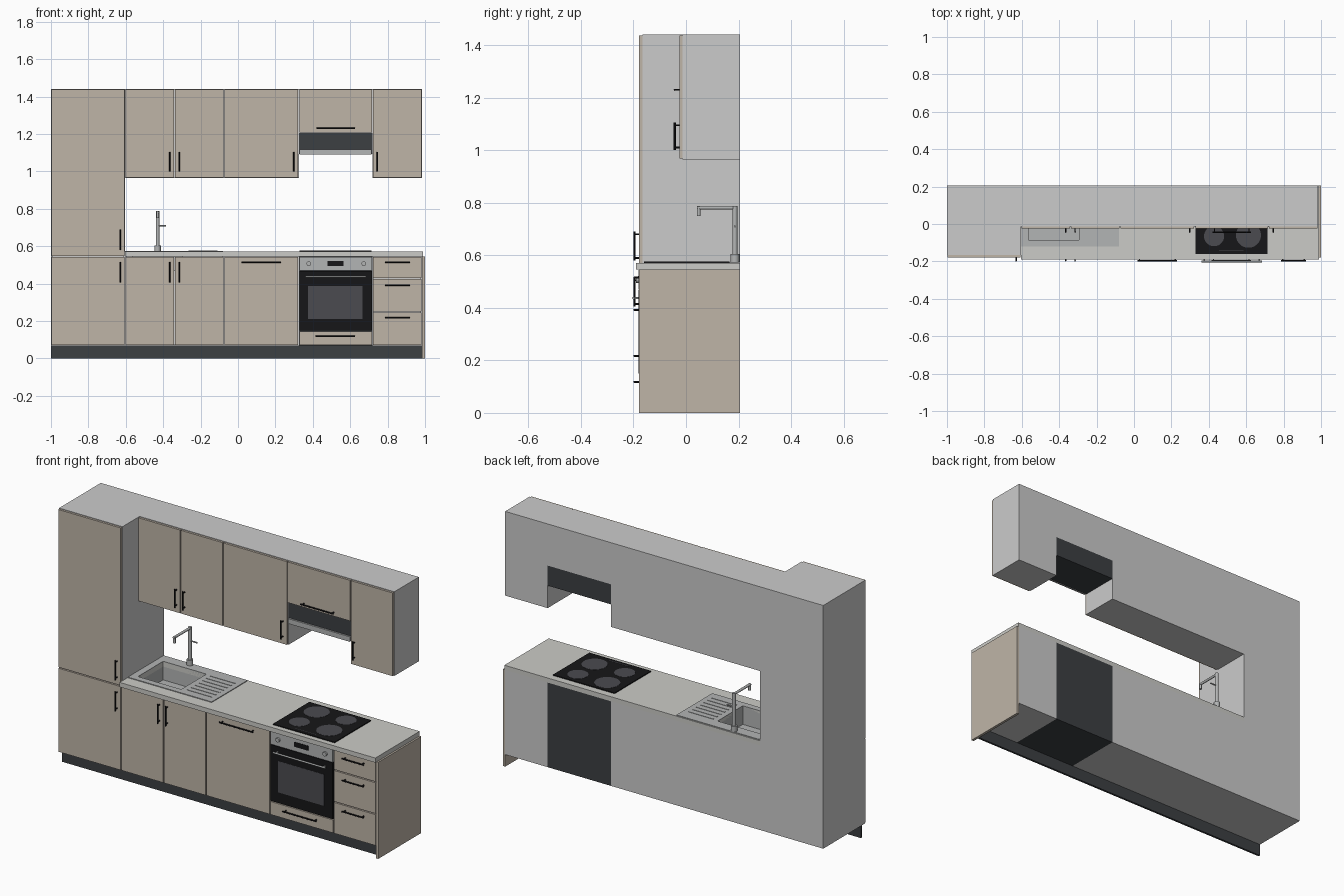
import bpy, bmesh
from mathutils import Vector

if "Cube" in bpy.data.objects:
    bpy.data.objects.remove(bpy.data.objects["Cube"])


def material(name, r, g, b):
    m = bpy.data.materials.new(name)
    m.diffuse_color = (r, g, b, 1)
    m.use_nodes = True
    m.node_tree.nodes["Principled BSDF"].inputs["Base Color"].default_value = m.diffuse_color
    return m


BEIGE = material("beige_front", 0.52, 0.46, 0.39)
DARK = material("dark_casing", 0.045, 0.05, 0.055)
BLACK = material("black", 0.008, 0.008, 0.009)
GLASS = material("grey_glass", 0.07, 0.07, 0.08)
STEEL = material("steel", 0.45, 0.46, 0.46)
TOP = material("worktop_grey", 0.6, 0.6, 0.57)
BACK = 0.205


def finish(bm, name, mat):
    me = bpy.data.meshes.new(name)
    bm.to_mesh(me)
    bm.free()
    ob = bpy.data.objects.new(name, me)
    bpy.context.collection.objects.link(ob)
    if mat:
        me.materials.append(mat)
    return ob


def add_box(bm, x0, x1, y0, y1, z0, z1):
    vs = bmesh.ops.create_cube(bm, size=1)["verts"]
    for v in vs:
        v.co = Vector(((x0 + x1) / 2 + v.co.x * (x1 - x0),
                       (y0 + y1) / 2 + v.co.y * (y1 - y0),
                       (z0 + z1) / 2 + v.co.z * (z1 - z0)))


def boxes(name, mat, *dims):
    bm = bmesh.new()
    for d in dims:
        add_box(bm, *d)
    return finish(bm, name, mat)


def rods(name, mat, *segs, sides=16):
    # each segment: start, end, radius
    bm = bmesh.new()
    for a, b, r in segs:
        a, b = Vector(a), Vector(b)
        vs = bmesh.ops.create_cone(bm, cap_ends=True, segments=sides, radius1=r,
                                   radius2=r, depth=(b - a).length)["verts"]
        rot = Vector((0, 0, 1)).rotation_difference(b - a)
        for v in vs:
            v.co = rot @ v.co + (a + b) / 2
    ob = finish(bm, name, mat)
    bpy.context.view_layer.objects.active = ob
    ob.select_set(True)
    bpy.ops.object.shade_smooth_by_angle()
    ob.select_set(False)
    return ob


def cabinet(name, x0, x1, y0, z0, z1, top=True):
    t = 0.008
    parts = [(x0, x0 + t, y0, BACK, z0, z1), (x1 - t, x1, y0, BACK, z0, z1),
             (x0 + t, x1 - t, y0, BACK, z0, z0 + t),
             (x0 + t, x1 - t, BACK - t, BACK, z0 + t, z1)]
    if top:
        parts.append((x0 + t, x1 - t, y0, BACK - t, z1 - t, z1))
    boxes(name, None, *parts)


def front(name, x0, x1, z0, z1, y):
    g = 0.003
    boxes(name, BEIGE, (x0 + g, x1 - g, y, y + 0.012, z0 + g, z1 - g))


def handle(name, x0, x1, z0, z1, y):
    # bar with two posts; vertical when x0 == x1
    yb = y - 0.018
    a, b = Vector((x0, yb, z0)), Vector((x1, yb, z1))
    u = (b - a).normalized() * 0.01
    d = Vector((0, 0.018, 0))
    rods(name, BLACK, (a, b, 0.004), (a + u, a + u + d, 0.0035),
         (b - u, b - u + d, 0.0035), sides=10)


YB, YU = -0.178, -0.025     # front planes of base and wall units
XS = [-0.605, -0.34, -0.075, 0.325, 0.72, 0.985]
ZB, ZT, ZU, ZH = 0.068, 0.545, 0.965, 1.44

# tall unit
cabinet("tall_cabinet", -1, XS[0], YB + 0.012, ZB, ZH)
front("tall_lower_door", -1, XS[0], ZB, ZT, YB)
front("tall_upper_door", -1, XS[0], ZT, ZH, YB)
handle("tall_lower_handle", -0.63, -0.63, 0.405, 0.515, YB)
handle("tall_upper_handle", -0.63, -0.63, 0.58, 0.69, YB)

# base units
cabinet("sink_cabinet", XS[0], XS[2], YB + 0.012, ZB, ZT, top=False)
cabinet("dishwasher_cabinet", XS[2], XS[3], YB + 0.012, ZB, ZT)
cabinet("drawer_cabinet", XS[4], XS[5], YB + 0.012, ZB, ZT)
front("sink_door_left", XS[0], XS[1], ZB, ZT, YB)
front("sink_door_right", XS[1], XS[2], ZB, ZT, YB)
front("dishwasher_door", XS[2], XS[3], ZB, ZT, YB)
for i, x in enumerate((-0.365, -0.315)):
    handle(f"sink_door_handle_{i}", x, x, 0.405, 0.515, YB)
handle("dishwasher_handle", 0.02, 0.23, 0.515, 0.515, YB)
for i, (z0, z1, zh) in enumerate(((ZB, 0.248, 0.217), (0.248, 0.428, 0.392), (0.428, ZT, 0.515))):
    front(f"drawer_{i}", XS[4], XS[5], z0, z1, YB)
    handle(f"drawer_handle_{i}", 0.785, 0.92, zh, zh, YB)
boxes("end_panel", BEIGE, (XS[5], 1, YB, BACK, 0, ZT))
boxes("plinth", DARK, (-1, XS[5], -0.142, -0.13, 0, ZB))

# wall units
for i in range(3):
    cabinet(f"wall_cabinet_{i}", XS[i], XS[i + 1], YU + 0.012, ZU, ZH)
    front(f"wall_door_{i}", XS[i], XS[i + 1], ZU, ZH, YU)
cabinet("wall_cabinet_end", XS[4], XS[5], YU + 0.012, ZU, ZH)
front("wall_door_end", XS[4], XS[5], ZU, ZH, YU)
for i, x in enumerate((-0.365, -0.315, 0.298, 0.745)):
    handle(f"wall_handle_{i}", x, x, 1.0, 1.105, YU)
cabinet("hood_cabinet", XS[3], XS[4], YU + 0.012, 1.205, ZH)
front("hood_door", XS[3], XS[4], 1.205, ZH, YU)
handle("hood_door_handle", 0.42, 0.625, 1.23, 1.23, YU)

# extractor hood
boxes("hood_body", DARK, (XS[3], XS[4], YU + 0.01, BACK, 1.092, 1.205))
boxes("hood_front_strip", STEEL, (0.33, 0.715, YU, YU + 0.01, 1.09, 1.118))

# oven
boxes("oven_body", DARK, (XS[3], XS[4], YB + 0.012, BACK, ZB, ZT))
front("oven_drawer", XS[3], XS[4], ZB, 0.147, YB)
handle("oven_drawer_handle", 0.415, 0.625, 0.118, 0.118, YB)
boxes("oven_door", BLACK, (0.328, 0.717, YB - 0.002, YB + 0.012, 0.15, 0.467))
boxes("oven_window", GLASS, (0.375, 0.665, YB - 0.003, YB, 0.21, 0.387))
boxes("oven_control_panel", STEEL, (0.328, 0.717, YB - 0.002, YB + 0.012, 0.47, 0.543))
boxes("oven_display", BLACK, (0.478, 0.565, YB - 0.004, YB, 0.495, 0.522))
rods("oven_knobs", STEEL, *[((x, YB, 0.507), (x, YB - 0.012, 0.507), 0.012) for x in (0.378, 0.672)])
rods("oven_handle", STEEL, ((0.36, -0.2, 0.437), (0.685, -0.2, 0.437), 0.005),
     *[((x, -0.2, 0.437), (x, YB, 0.437), 0.004) for x in (0.375, 0.67)])

# worktop and sink deck, cut for the basin
worktop = boxes("worktop", TOP, (XS[0], 0.99, -0.19, BACK, ZT, 0.571))
deck = boxes("sink_deck", STEEL, (-0.603, -0.08, -0.12, 0.2, 0.566, 0.575))
BX = (-0.565, -0.295, -0.085, 0.14)
cutter = boxes("basin_cutter", None, (*BX, 0.5, 0.65))
cutter.hide_render = True
cutter.hide_set(True)
for ob in (worktop, deck):
    mod = ob.modifiers.new("basin_hole", "BOOLEAN")
    mod.object = cutter
    mod.solver = "EXACT"

# open basin with drain
bm = bmesh.new()
add_box(bm, *BX, 0.47, 0.574)
bm.normal_update()
bmesh.ops.delete(bm, geom=[f for f in bm.faces if f.normal.z > 0.9], context="FACES")
basin = finish(bm, "sink_basin", STEEL)
sol = basin.modifiers.new("sheet", "SOLIDIFY")
sol.thickness, sol.offset = 0.003, 1
rods("sink_drain", GLASS, ((-0.43, 0.03, 0.468), (-0.43, 0.03, 0.473), 0.022))
boxes("drainer_ridges", STEEL,
      *[(-0.265, -0.11, y, y + 0.007, 0.574, 0.577) for y in [-0.075 + 0.034 * i for i in range(7)]])

# tap
tx, ty = -0.43, 0.186
rods("tap", STEEL, ((tx, ty, 0.574), (tx, ty, 0.605), 0.017), ((tx, ty, 0.6), (tx, ty, 0.788), 0.0095),
     ((tx, ty, 0.781), (tx, 0.042, 0.781), 0.007), ((tx, 0.048, 0.785), (tx, 0.048, 0.75), 0.007),
     ((tx, ty, 0.71), (tx + 0.045, ty, 0.71), 0.004))

# hob
boxes("hob_glass", BLACK, (0.33, 0.715, -0.16, 0.165, 0.57, 0.576))
rods("hob_rings", GLASS, *[((x, y, 0.574), (x, y, 0.577), r) for x, y, r in
     ((0.428, -0.065, 0.054), (0.612, -0.06, 0.067), (0.432, 0.085, 0.067), (0.612, 0.09, 0.054))], sides=40)
boxes("hob_touch_controls", GLASS, (0.455, 0.585, -0.143, -0.138, 0.575, 0.577))
